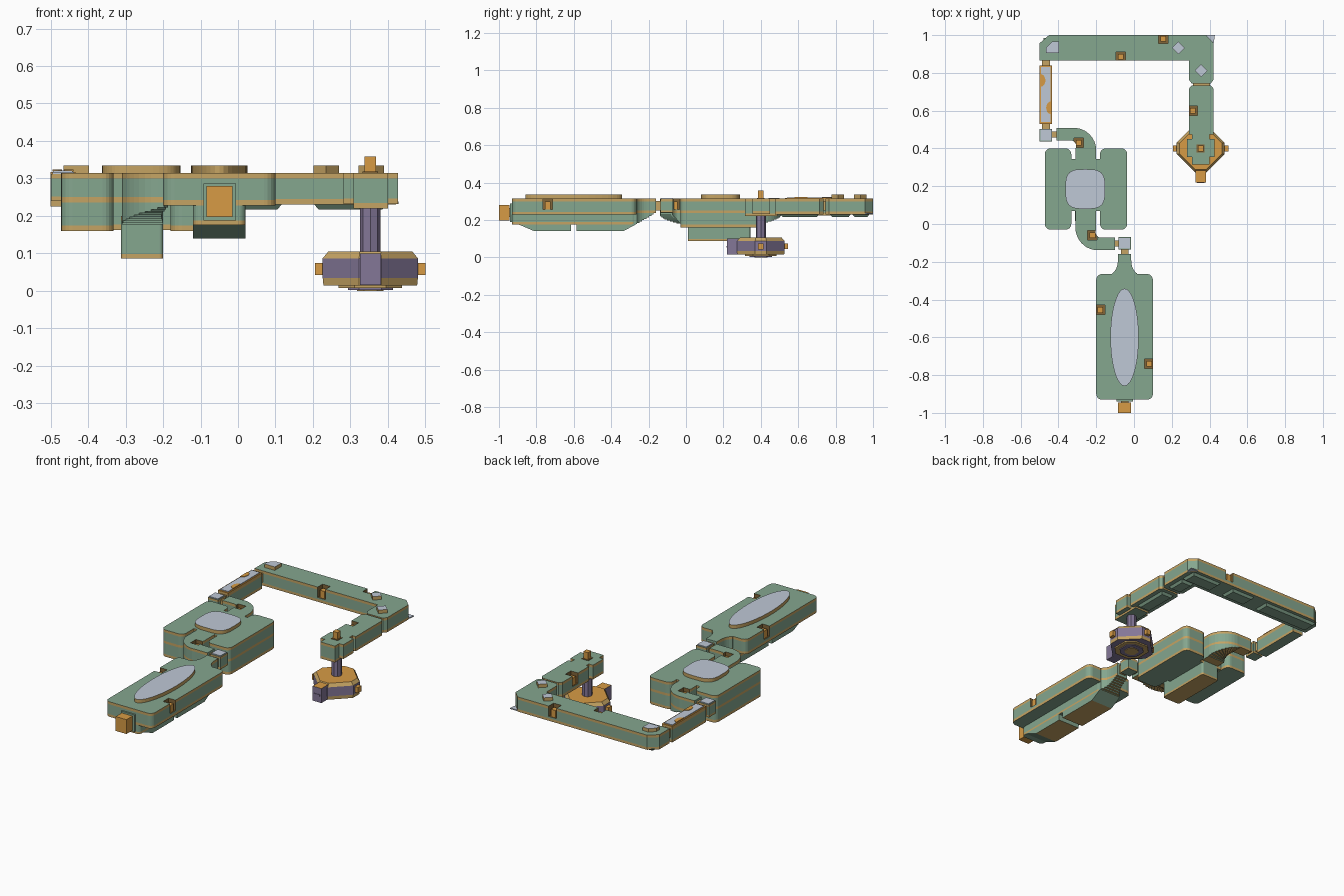
import bpy, bmesh, math

if "Cube" in bpy.data.objects:
    bpy.data.objects.remove(bpy.data.objects["Cube"])

def mat(name, c):
    m = bpy.data.materials.new(name)
    m.diffuse_color = (*c, 1)
    m.use_nodes = True
    m.node_tree.nodes["Principled BSDF"].inputs["Base Color"].default_value = m.diffuse_color
    return m

GREEN = mat("sage green", (0.235, 0.385, 0.275))
TAN = mat("tan trim", (0.56, 0.37, 0.125))
PALE = mat("pale grey", (0.52, 0.58, 0.67))
ORANGE = mat("orange", (0.68, 0.33, 0.06))
PURPLE = mat("dusty purple", (0.23, 0.185, 0.31))
BROWN = mat("dark brown", (0.22, 0.13, 0.04))

def rect(x0, x1, y0, y1, r=0.0, n=5):
    """Counter-clockwise rectangle outline, optionally with round corners."""
    if r == 0:
        return [(x0, y0), (x1, y0), (x1, y1), (x0, y1)]
    pts = []
    for k, (cx, cy) in enumerate([(x1-r, y1-r), (x0+r, y1-r), (x0+r, y0+r), (x1-r, y0+r)]):
        for i in range(n + 1):
            a = math.pi/2 * (k + i/n)
            pts.append((cx + r*math.cos(a), cy + r*math.sin(a)))
    return pts

def oval(cx, cy, rx, ry, n=40, p=2.0):
    pts = []
    for i in range(n):
        a = 2*math.pi*i/n
        c, s = math.cos(a), math.sin(a)
        pts.append((cx + rx*math.copysign(abs(c)**(2/p), c), cy + ry*math.copysign(abs(s)**(2/p), s)))
    return pts

def stack(name, rings, mats, side, bottom=0, top=0):
    """Closed solid from equal-length 3D rings; side = material index per layer."""
    bm = bmesh.new()
    vs = [[bm.verts.new(p) for p in r] for r in rings]
    n = len(vs[0])
    bm.faces.new(vs[0][::-1]).material_index = bottom
    bm.faces.new(vs[-1]).material_index = top
    for k in range(len(vs) - 1):
        for i in range(n):
            j = (i + 1) % n
            f = bm.faces.new((vs[k][i], vs[k][j], vs[k+1][j], vs[k+1][i]))
            f.material_index = side[k]
    bmesh.ops.recalc_face_normals(bm, faces=bm.faces)
    me = bpy.data.meshes.new(name)
    bm.to_mesh(me)
    bm.free()
    for m in mats:
        me.materials.append(m)
    o = bpy.data.objects.new(name, me)
    bpy.context.collection.objects.link(o)
    return o

def prism(name, pts, z0, z1, m):
    return stack(name, [[(x, y, z) for x, y in pts] for z in (z0, z1)], [m], [0])

def box(name, x0, x1, y0, y1, z0, z1, m):
    return prism(name, rect(x0, x1, y0, y1), z0, z1, m)

def hull(name, pts, z0, z1=0.315, t=0.015, bottom=0, mid=()):
    """Green body with tan stripes along the lower and upper edge (and at mid)."""
    zs = (z0, z0+t, *mid, z1-t, z1)
    return stack(name, [[(x, y, z) for x, y in pts] for z in zs],
                 [GREEN, TAN, BROWN], [(k + 1) % 2 for k in range(len(zs)-1)], bottom)

def plate(name, pts):
    """Raised pale roof plate with tan sides."""
    return stack(name, [[(x, y, z) for x, y in pts] for z in (0.312, 0.335)], [PALE, TAN], [1])

def notch(body, cx, cy, h=0.025):
    """Cut a roof-edge recess with brown walls and set an orange lamp in it."""
    c = stack("notch_cutter", [[(x, y, z) for x, y in rect(cx-h, cx+h, cy-h, cy+h)] for z in (0.255, 0.4)],
              [GREEN, TAN, BROWN], [2], 2, 2)
    mod = body.modifiers.new("notch", 'BOOLEAN')
    mod.operation, mod.solver, mod.object = 'DIFFERENCE', 'EXACT', c
    bpy.context.view_layer.objects.active = body
    bpy.ops.object.modifier_apply(modifier="notch")
    bpy.data.objects.remove(c)
    box("notch_lamp", cx-0.015, cx+0.015, cy-0.015, cy+0.015, 0.25, 0.298, ORANGE)

# --- front cabin with keel, stepped tanks and engine block
cabin = hull("front_cabin", rect(-0.2, 0.1, -0.93, -0.265, 0.03), 0.228)
notch(cabin, -0.178, -0.455)
notch(cabin, 0.08, -0.74)
hull("front_cabin_keel", rect(-0.12, 0.02, -0.93, -0.27, 0.02), 0.176, 0.24, 0.012)
for i, (a, b, s0, s1) in enumerate([(-0.90, -0.615, 0.09, 0.0), (-0.585, -0.265, 0.0, 0.07)]):
    levels = [(0.14, 1), (0.178, 0)]
    rings = [[(x, y, z) for x, y in rect(-0.12, 0.02, a + s0*k, b - s1*k)] for z, k in levels]
    stack("keel_tank_%d" % i, rings, [GREEN, TAN], [0], 1)
plate("front_roof_plate", oval(-0.05, -0.6, 0.075, 0.258))
box("engine_mount", -0.07, -0.03, -0.955, -0.92, 0.215, 0.265, TAN)
box("engine_frame", -0.092, -0.006, -0.94, -0.925, 0.188, 0.287, GREEN)
box("engine_block", -0.084, -0.015, -1.0, -0.945, 0.197, 0.28, ORANGE)

def sweep(name, path):
    """Arm along (x, y, half width, bottom z) points, with a stepped underside."""
    left, right = [], []
    for i, (x, y, w, z) in enumerate(path):
        a, b = path[max(i-1, 0)], path[min(i+1, len(path)-1)]
        dx, dy = b[0]-a[0], b[1]-a[1]
        l = math.hypot(dx, dy)
        left.append((x - dy/l*w, y + dx/l*w))
        right.append((x + dy/l*w, y - dx/l*w))
    rings = [[(*l, h) for h in (0.236, 0.25, 0.3, 0.315)] + [(*r, h) for h in (0.315, 0.3, 0.25, 0.236)]
             for l, r in zip(left, right)]
    o = stack(name, rings, [GREEN, TAN, BROWN], [0]*(len(rings)-1))
    for f in o.data.polygons:   # stripes and underside in tan
        z = f.center.z
        if len(f.vertices) == 4 and (f.normal.z < -0.3 or (abs(f.normal.z) < 0.5 and (z > 0.303 or z < 0.248))):
            f.material_index = 1
    for i in range(len(path) - 1):
        z = (path[i][3] + path[i+1][3]) / 2
        if z < 0.234:
            quad = [left[i], right[i], right[i+1], left[i+1]]
            stack(name + "_step", [[(x, y, h) for x, y in quad] for h in (z, 0.238)], [GREEN, TAN], [0], 1)
    return o

# --- middle body: two lobes, centre, deep keel
for nm, x0, x1 in (("left", -0.472, -0.332), ("right", -0.18, -0.036)):
    hull("middle_lobe_" + nm, rect(x0, x1, -0.03, 0.4, 0.03), 0.16, mid=(0.236, 0.25))
hull("middle_centre", rect(-0.345, -0.165, 0.07, 0.345), 0.162, mid=(0.236, 0.25))
hull("middle_keel", rect(-0.312, -0.2, 0.01, 0.345, 0.01), 0.087, 0.2, 0.012, 1)
plate("middle_roof_plate", oval(-0.258, 0.185, 0.105, 0.105, 48, 3.4))

# --- curved arms, the second is the first turned half round
arm = [(-0.255, 0.30, 0.055, 0.175), (-0.255, 0.40, 0.055, 0.178)]
for i in range(1, 11):
    a = math.pi/2 * i/10
    arm.append((-0.33 + 0.075*math.cos(a), 0.40 + 0.075*math.sin(a), 0.055 - 0.0225*i/10, 0.18 + 0.05*i/10))
arm.append((-0.41, 0.475, 0.0325, 0.24))
rear_arm = sweep("rear_arm", arm)
front_arm = sweep("front_arm", [(-0.51 - x, 0.37 - y, w, z) for x, y, w, z in arm])
notch(rear_arm, -0.292, 0.43)
notch(front_arm, -0.22, -0.06)
neck = [(-0.05, -0.30, 0.07, 0.178), (-0.05, -0.262, 0.066, 0.18)]
for i in range(1, 9):
    neck.append((-0.05, -0.262 + 0.102*i/8, 0.035 + 0.03*(1 - i/8)**4, 0.18 + 0.06*i/8))
sweep("front_cabin_neck", neck)

# --- joint cubes with pins
for cx, cy in ((-0.05, -0.102), (-0.466, 0.47)):
    hull("joint_cube", rect(cx-0.033, cx+0.033, cy-0.033, cy+0.033), 0.24, 0.312, 0.012)
    box("joint_cap", cx-0.029, cx+0.029, cy-0.029, cy+0.029, 0.31, 0.317, PALE)
for cx, cy, w, d in ((-0.09, -0.104, 0.02, 0.016), (-0.05, -0.147, 0.02, 0.018),
                     (-0.422, 0.474, 0.02, 0.016), (-0.466, 0.517, 0.02, 0.02),
                     (-0.466, 0.855, 0.022, 0.025), (0.357, 0.74, 0.045, 0.02)):
    box("joint_pin", cx-w, cx+w, cy-d, cy+d, 0.252, 0.302, TAN)

# --- left tube with patched roof
hull("left_tube", rect(-0.5, -0.434, 0.53, 0.84), 0.225, 0.312)
box("tube_roof_rim", -0.5, -0.434, 0.53, 0.84, 0.312, 0.317, ORANGE)
box("tube_roof", -0.493, -0.441, 0.54, 0.83, 0.316, 0.321, PALE)
for cx, cy, s in ((-0.495, 0.76, 1), (-0.439, 0.615, -1)):
    pts = [(cx + s*0.026*math.cos(a), cy + 0.034*math.sin(a)) for a in [math.pi*(i/10 - 0.5) for i in range(11)]]
    prism("tube_patch", pts, 0.318, 0.324, ORANGE)

# --- rear corridor, corner leg and last segment
corridor = hull("rear_corridor", [(-0.5, 0.865), (0.422, 0.865), (0.422, 0.957), (0.38, 1), (-0.45, 1), (-0.5, 0.957)], 0.23)
notch(corridor, -0.07, 0.885)
notch(corridor, 0.155, 0.98)
hull("corner_leg", [(0.29, 0.9), (0.29, 0.765), (0.305, 0.745), (0.407, 0.745), (0.422, 0.765), (0.422, 0.9)], 0.23)
segment = hull("end_segment", [(0.422, 0.475), (0.422, 0.715), (0.407, 0.734), (0.305, 0.734), (0.29, 0.715), (0.29, 0.475)], 0.23)
notch(segment, 0.311, 0.6)
prism("corner_fin", [(0.38, 1), (0.422, 0.957), (0.428, 1)], 0.232, 0.238, PALE)
for x0, x1, y0, y1 in ((-0.48, -0.12, 0.885, 0.985), (-0.04, 0.12, 0.885, 0.985), (0.2, 0.4, 0.885, 0.985),
                       (0.31, 0.4, 0.765, 0.885), (0.31, 0.4, 0.5, 0.715)):
    stack("corridor_keel", [[(x, y, z) for x, y in rect(x0+k, x1-k, y0+k, y1-k)] for z, k in ((0.217, 0.015), (0.235, 0))],
          [GREEN], [0])
plate("corner_plate_left", [(-0.435, 0.905), (-0.398, 0.905), (-0.398, 0.965), (-0.435, 0.965), (-0.465, 0.935), (-0.465, 0.905)])
for cx, cy in ((0.235, 0.932), (0.355, 0.812)):
    plate("diamond_plate", oval(cx, cy, 0.034, 0.034, 4))

# --- hanging head, shaft and pod
PX, PY = 0.353, 0.40
def octagon(r, f):
    return [(PX+x, PY+y) for x, y in ((r, -f), (r, f), (f, r), (-f, r), (-r, f), (-r, -f), (-f, -r), (f, -r))]
hull("head_wide", rect(0.281, 0.427, 0.355, 0.45), 0.232)
hull("head_long", rect(0.308, 0.4, 0.315, 0.49), 0.22)
box("head_cap", 0.332, 0.374, 0.379, 0.421, 0.31, 0.318, BROWN)
box("head_lamp", 0.338, 0.368, 0.385, 0.415, 0.315, 0.358, ORANGE)
prism("shaft", oval(PX, PY, 0.027, 0.027, 8), 0.09, 0.235, PURPLE)
layers = [(0.015, 0.125, 0.03), (0.034, 0.127, 0.03), (0.087, 0.127, 0.03), (0.105, 0.112, 0.028)]
stack("pod", [[(x, y, z) for x, y in octagon(r, f)] for z, r, f in layers],
      [PURPLE, ORANGE, TAN], [2, 0, 2], 0, 1)
for z0, z1, r, m in ((0.008, 0.016, 0.085, TAN), (0.003, 0.01, 0.06, PURPLE), (0.0, 0.005, 0.035, TAN)):
    prism("pod_base_plate", octagon(r, r*0.5), z0, z1, m)
stack("pod_nose", [[(x, y, z) for x, y in rect(0.325, 0.381, 0.22, 0.3)] for z in (0.016, 0.1)],
      [PURPLE, ORANGE], [0], 0, 1)
box("nose_slot", 0.334, 0.372, 0.217, 0.222, 0.054, 0.062, PURPLE)
for x0, x1 in ((0.206, 0.23), (0.476, 0.5)):
    box("pod_side_nub", x0, x1, 0.385, 0.415, 0.042, 0.075, ORANGE)
box("pod_rear_nub", 0.34, 0.366, 0.52, 0.546, 0.045, 0.075, ORANGE)
